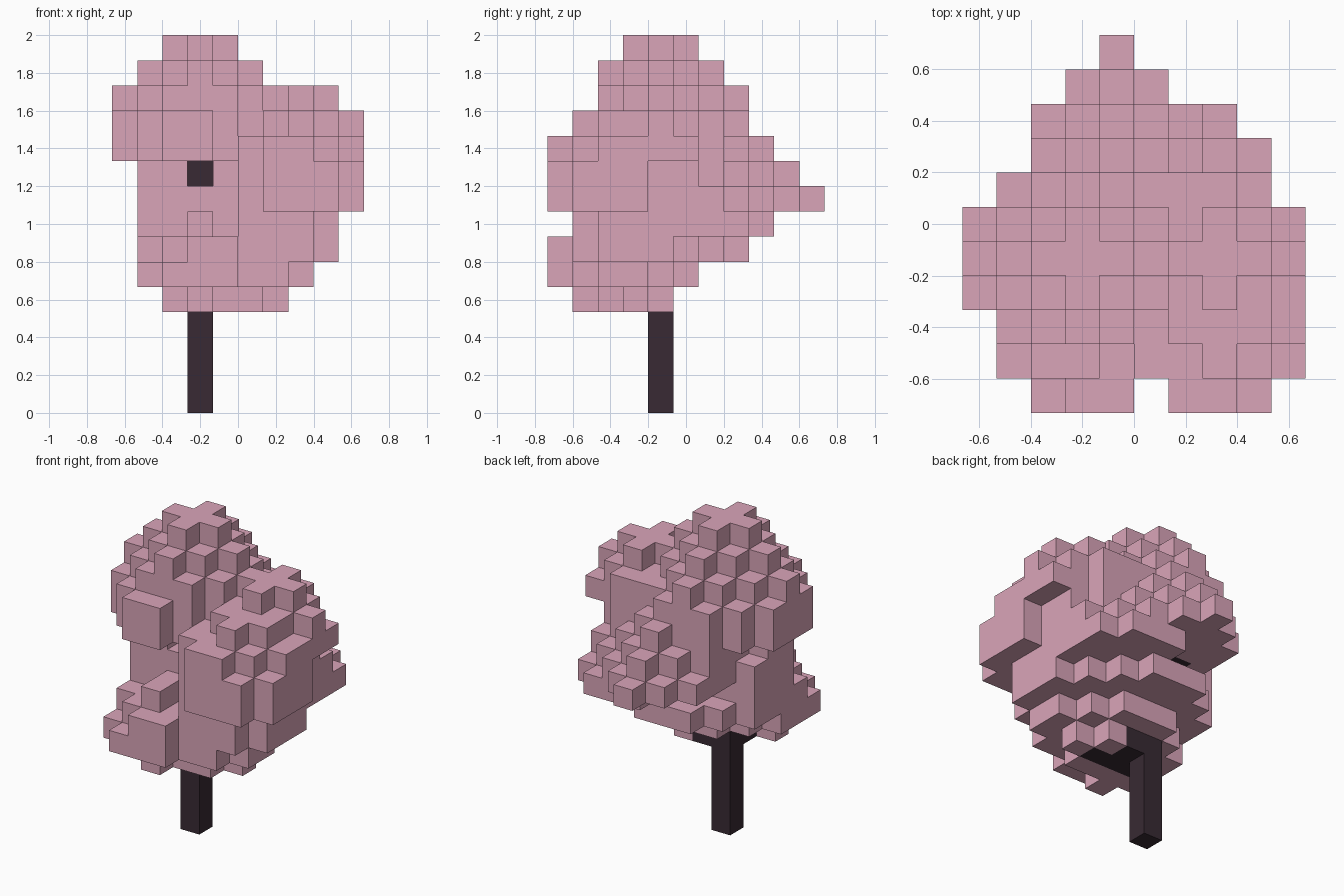
import bpy
import bmesh
from mathutils import Vector

U = 2 / 15                                # edge of one cube
ORIGIN = Vector((-5 * U, -5.5 * U, 0))    # corner of the cube grid

old = bpy.data.objects.get("Cube")
if old:
    bpy.data.objects.remove(old, do_unlink=True)


def make_material(name, rgb):
    mat = bpy.data.materials.new(name)
    mat.use_nodes = True
    color = (*rgb, 1)
    mat.diffuse_color = color
    mat.node_tree.nodes["Principled BSDF"].inputs["Base Color"].default_value = color
    return mat


def box(i0, i1, j0, j1, k0, k1):
    """Cells of an inclusive block."""
    return {(i, j, k) for i in range(i0, i1 + 1)
            for j in range(j0, j1 + 1) for k in range(k0, k1 + 1)}


# Trunk, with the thick fork under the leaves and a branch toward the back
trunk = box(3, 3, 4, 4, 0, 9) | box(3, 4, 3, 4, 4, 4) | box(5, 5, 3, 3, 4, 4)
trunk |= box(3, 3, 5, 6, 8, 8)


# Upper crown: stepped diamonds growing downward around the trunk axis
def in_upper(i, j, k):
    a, b = abs(i - 3), abs(j - 4)
    if k < 10 or a + b > 15 - k or a > 3 or b > 3:
        return False
    if j == 1:
        return k < 12 and i in (2, 3)
    if (i, j) == (5, 2):
        return False
    return max(a, b) < 3 or min(a, b) <= 1


# Side crown: second stepped diamond, fuller in front, flat and hollow at the back
def in_side(i, j, k):
    a, b = abs(i - 7), abs(j - 4)
    if k not in range(8, 13) or a > 2:
        return False
    if k >= 11:
        return a + b <= 13 - k
    if k == 10:
        return j > 0 and a + b <= (4 if j < 4 else 3) and j <= (6 if i < 8 else 5)
    return j <= 3 and a + b <= 5 and (j > 0 or a <= 1)


# Lower crown: widest in the middle, tapering to the fork
BACK = {5: 5, 6: 7, 7: 8, 8: 10, 9: 9, 10: 8}
RIGHT = {5: 7, 6: 8, 7: 8, 8: 8, 9: 8, 10: 8}


def in_lower(i, j, k):
    if k not in BACK or i > RIGHT[k] or i < (2 if k == 10 else 1) or j < 1:
        return False
    if k < 8 and j == 1 and i == RIGHT[k]:
        return False
    if k == 7:
        return j <= min(8, 15 - i) if i >= 5 else 3 <= j <= 5
    side = abs(i - 4)
    reach = max(0, side - 1) if k < 8 else side
    if j + reach > BACK[k] or (i == 1 and j > 5):
        return False
    if i >= 5 or k == 5:
        return True
    if k == 6:
        return (i, j) != (1, 1)
    if k == 9 and i == 1:
        return j in (3, 4)
    return j >= (5 if k == 9 and i == 3 else 3)


def plus(ci, cj, k):
    """Five cells in a cross."""
    return box(ci - 1, ci + 1, cj, cj, k, k) | box(ci, ci, cj - 1, cj + 1, k, k)


grid = box(0, 9, 0, 10, 0, 14)
upper = {c for c in grid if in_upper(*c)}
side = {c for c in grid if in_side(*c)}
# Front plate corner and the shelf around the side crown
side |= box(6, 7, 0, 0, 10, 10) | box(6, 8, 2, 2, 11, 11) | {(7, 1, 11)}
side |= box(4, 7, 5, 6, 10, 11)
lower = {c for c in grid if in_lower(*c)}
# Leaf crosses at the very bottom, and the low front tuft
lower |= plus(3, 2, 4) | plus(5, 3, 4)
lower |= box(2, 4, 0, 0, 5, 5) | box(3, 4, 0, 0, 6, 6) | box(3, 3, 1, 2, 7, 7)

upper -= trunk
side -= trunk | upper
lower -= trunk | upper | side
solid = trunk | upper | side | lower


def build(name, cells, mat):
    """Make the outer skin of a group of cubes."""
    bm = bmesh.new()
    for cell in sorted(cells):
        center = ORIGIN + (Vector(cell) + Vector((0.5, 0.5, 0.5))) * U
        for axis in range(3):
            for sign in (-1, 1):
                near = list(cell)
                near[axis] += sign
                if tuple(near) in solid:
                    continue
                n, p = Vector(), Vector()
                n[axis] = sign
                p[(axis + 1) % 3] = 1
                q = n.cross(p)
                corners = [n + p + q, n - p + q, n - p - q, n + p - q]
                bm.faces.new([bm.verts.new(center + c * U / 2) for c in corners])
    bmesh.ops.remove_doubles(bm, verts=bm.verts, dist=U / 100)
    mesh = bpy.data.meshes.new(name)
    bm.to_mesh(mesh)
    bm.free()
    mesh.materials.append(mat)
    obj = bpy.data.objects.new(name, mesh)
    bpy.context.collection.objects.link(obj)


blossom = make_material("dusty pink blossom", (0.7, 0.375, 0.485))
bark = make_material("dark bark", (0.04, 0.023, 0.033))

build("trunk", trunk, bark)
build("upper_crown", upper, blossom)
build("side_crown", side, blossom)
build("lower_crown", lower, blossom)
